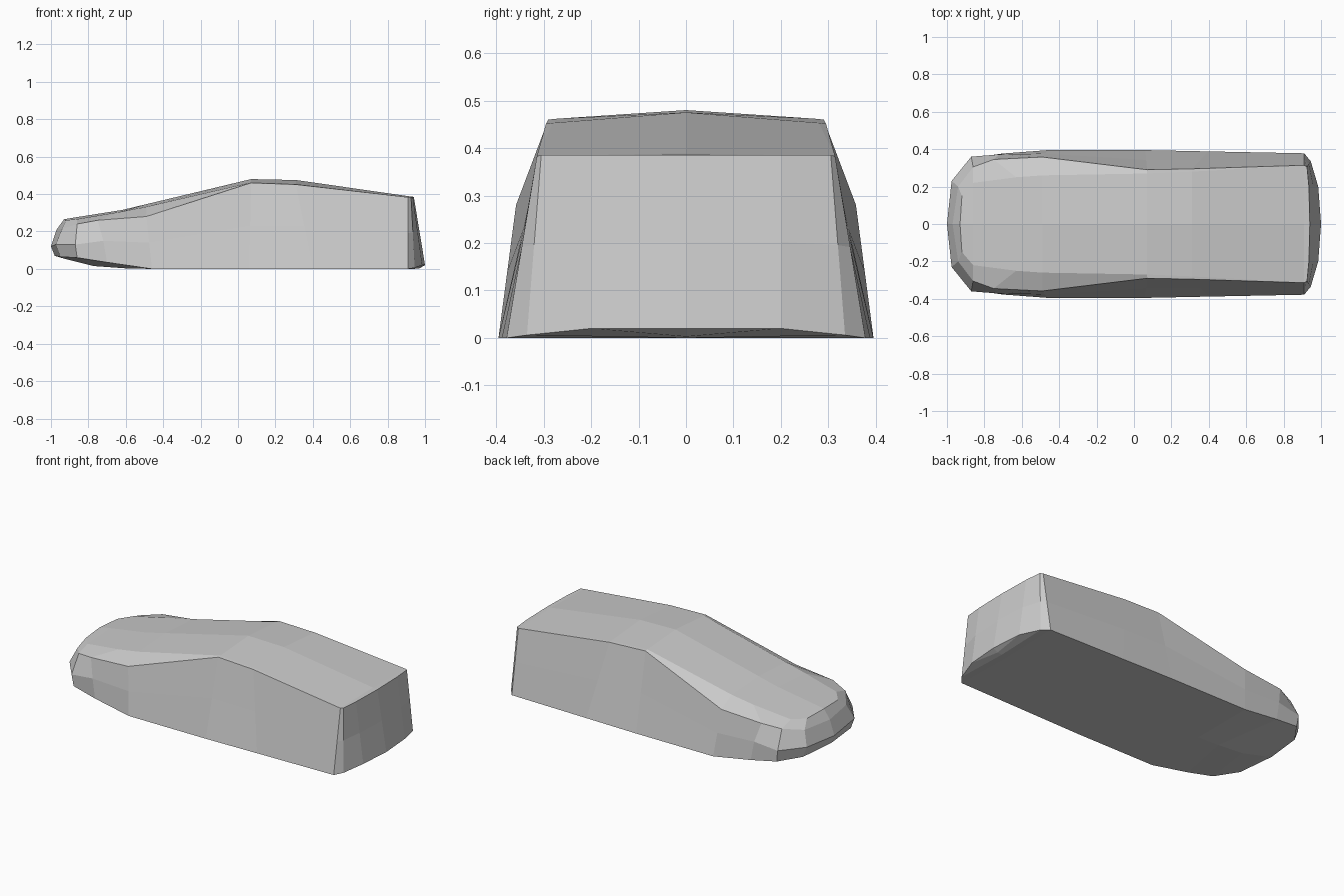
import bpy, bmesh
from mathutils import Vector

# Rails of one half of the body, each running nose -> side -> tail
floor_centre = [(-.98, 0, .07), (-.93, 0, .055), (-.77, 0, .015), (-.6, 0, .003), (-.46, 0, 0),
                (.06, 0, 0), (.4, 0, 0), (.9, 0, 0), (.94, 0, 0), (.97, 0, .003), (1, 0, .02)]
sill = [(-.98, 0, .07), (-.95, .23, .065), (-.86, .355, .06), (-.7, .377, .035), (-.46, .395, 0),
        (.06, .395, 0), (.4, .388, 0), (.91, .378, 0), (.945, .335, .006), (.985, .2, .02), (1, 0, .02)]
shoulder = [(-.97, 0, .21), (-.94, .2, .215), (-.86, .305, .24), (-.75, .345, .26), (-.49, .358, .28),
            (.07, .29, .46), (.31, .295, .451), (.91, .314, .383), (.925, .305, .385),
            (.935, .2, .385), (.94, 0, .385)]
# Belt: bulges at the nose, straight along the flanks
nose_belt = [(-1, 0, .12), (-.975, .23, .13), (-.87, .36, .13), (-.72, .372, .15)]
belt = nose_belt + [tuple((Vector(a) + Vector(b)) / 2) for a, b in zip(sill[4:], shoulder[4:])]
# Hood and roof crease, merging with the shoulder at the tail
crease = [(-.93, 0, .265), (-.92, .15, .26), (-.86, .22, .266), (-.63, .25, .305), (-.49, .26, .332),
          (.07, .27, .462), (.31, .28, .453)] + shoulder[7:]
roof_centre = [(-.93, 0, .265), (-.91, 0, .269), (-.86, 0, .277), (-.62, 0, .315), (-.49, 0, .346),
               (.07, 0, .48), (.31, 0, .475), (.91, 0, .389)] + [(.94, 0, .385)] * 3

# Skin the rails into a half shell
bm = bmesh.new()
rails = [[bm.verts.new(p) for p in r]
         for r in (floor_centre, sill, belt, shoulder, crease, roof_centre)]
for lo, hi in zip(rails, rails[1:]):
    for i in range(len(lo) - 1):
        bm.faces.new((lo[i], lo[i + 1], hi[i + 1], hi[i]))

# Close tips and mirror to the other side
bmesh.ops.remove_doubles(bm, verts=bm.verts, dist=.0005)
bmesh.ops.mirror(bm, geom=bm.verts[:] + bm.edges[:] + bm.faces[:], axis='Y', merge_dist=.0005)
bmesh.ops.remove_doubles(bm, verts=bm.verts, dist=.0005)
bmesh.ops.recalc_face_normals(bm, faces=bm.faces)

mesh = bpy.data.meshes.new("car_body")
bm.to_mesh(mesh)
bm.free()
car_body = bpy.data.objects.new("car_body", mesh)
bpy.context.collection.objects.link(car_body)
